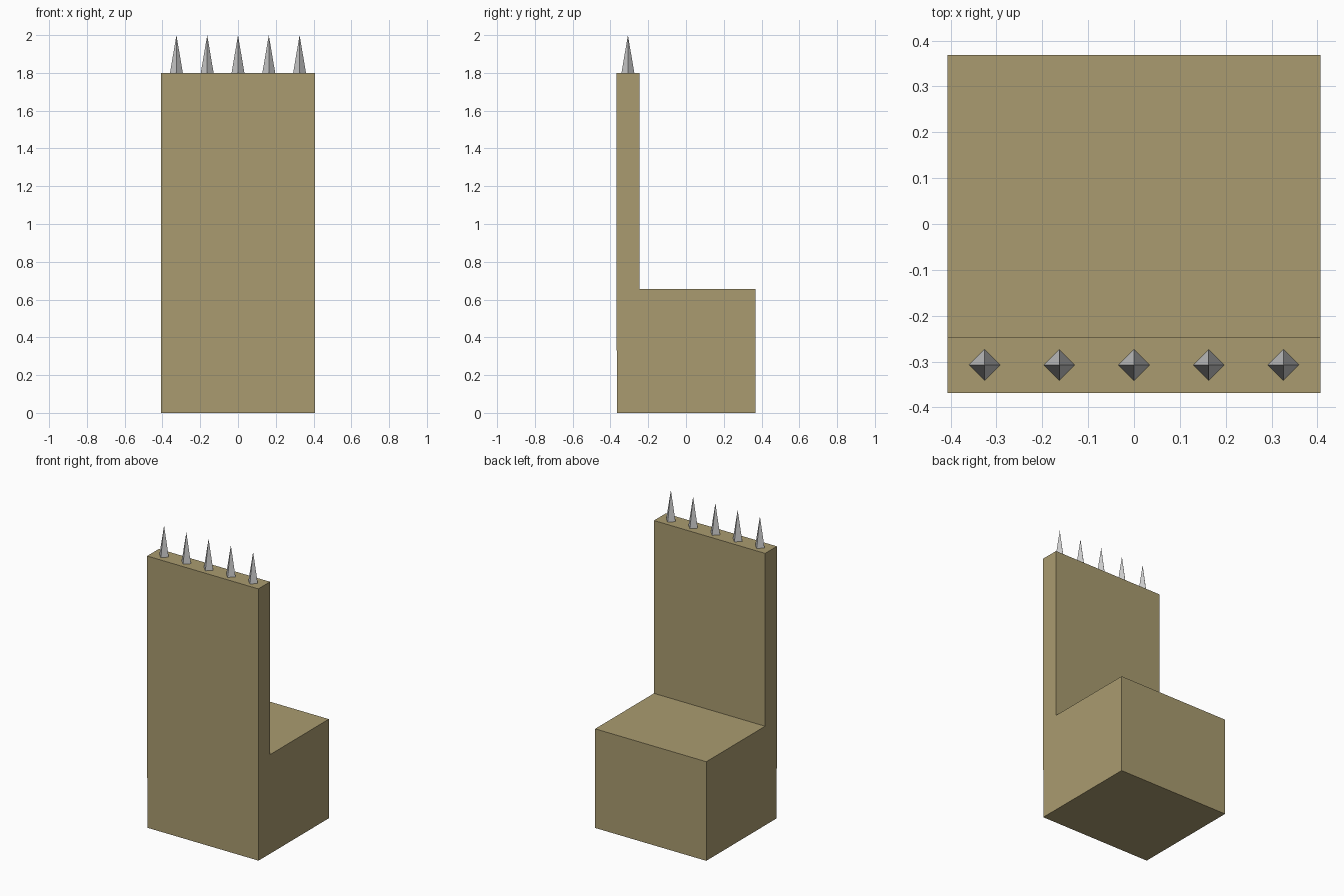
import bpy

if "Cube" in bpy.data.objects:
    bpy.data.objects.remove(bpy.data.objects["Cube"])

wood = bpy.data.materials.new("tan_wood")
wood.diffuse_color = (0.40, 0.33, 0.16, 1)
wood.use_nodes = True
wood.node_tree.nodes["Principled BSDF"].inputs["Base Color"].default_value = wood.diffuse_color


def box(name, x, y, z):
    """Box from (min, max) ranges on each axis."""
    bpy.ops.mesh.primitive_cube_add(size=1, location=[(a + b) / 2 for a, b in (x, y, z)])
    obj = bpy.context.object
    obj.name = name
    obj.scale = [b - a for a, b in (x, y, z)]
    bpy.ops.object.transform_apply(location=False, rotation=False, scale=True)
    obj.data.materials.append(wood)
    return obj


# Solid seat block and tall backrest, the backrest standing slightly proud
HALF = 0.407
box("seat", (-HALF, HALF), (-0.366, 0.369), (0, 0.656))
box("backrest", (-HALF, HALF), (-0.369, -0.246), (0.33, 1.8))

# Row of four-sided spikes along the top of the backrest
for i in range(5):
    bpy.ops.mesh.primitive_cone_add(vertices=4, radius1=0.034, radius2=0, depth=0.2,
                                    location=((i - 2) * 0.163, -0.3075, 1.9))
    bpy.context.object.name = f"spike_{i + 1}"
